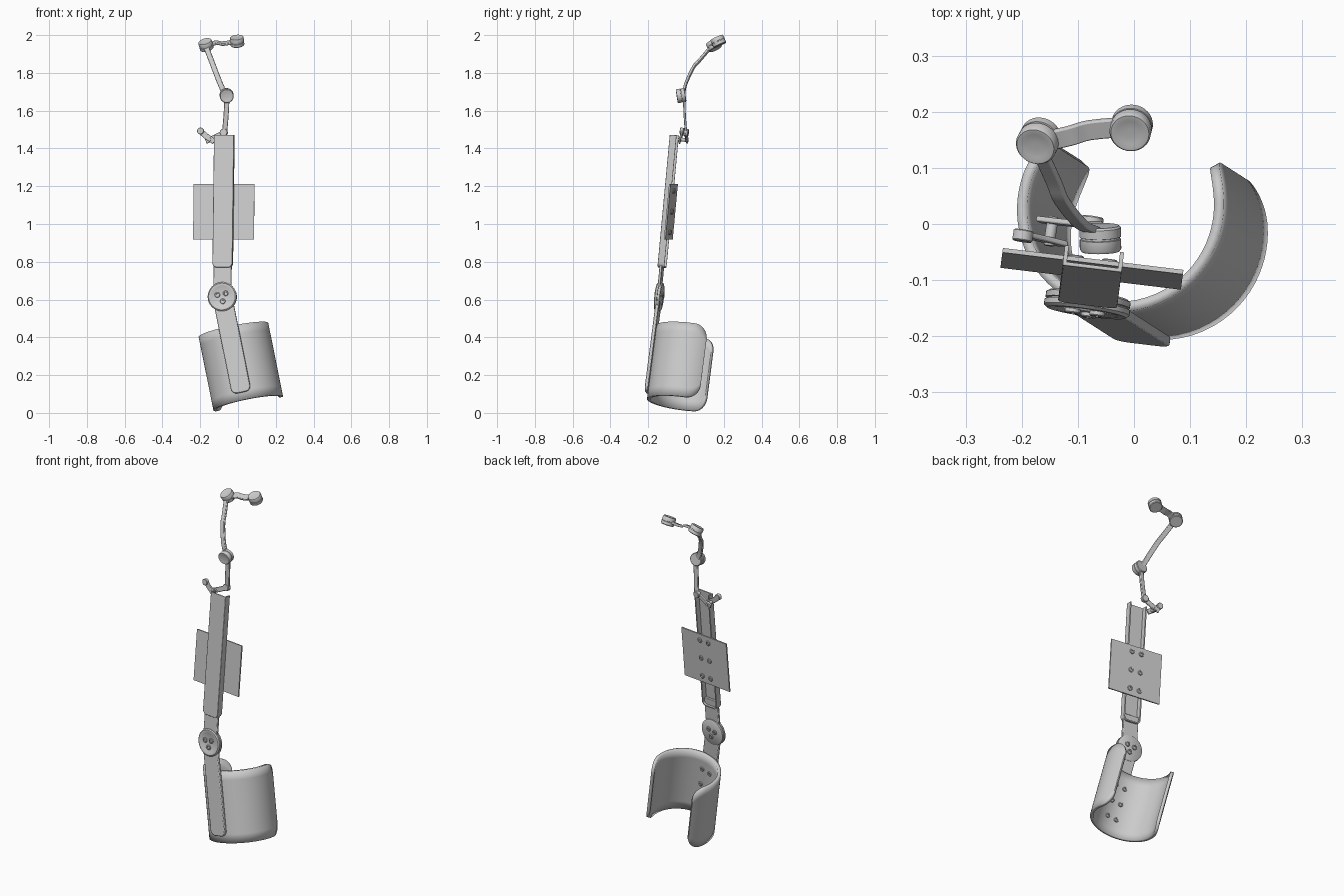
import bpy, bmesh, math
from mathutils import Vector, Matrix

cube = bpy.data.objects.get("Cube")
if cube:
    bpy.data.objects.remove(cube)

grey = bpy.data.materials.new("plain_grey")
grey.use_nodes = True
grey.diffuse_color = (0.6, 0.6, 0.6, 1)
grey.node_tree.nodes["Principled BSDF"].inputs["Base Color"].default_value = grey.diffuse_color


def finish(name, bm, bevel=0, recalc=True):
    if recalc:
        bmesh.ops.recalc_face_normals(bm, faces=bm.faces)
    mesh = bpy.data.meshes.new(name)
    bm.to_mesh(mesh)
    bm.free()
    mesh.materials.append(grey)
    ob = bpy.data.objects.new(name, mesh)
    bpy.context.collection.objects.link(ob)
    if bevel:
        mod = ob.modifiers.new("Bevel", 'BEVEL')
        mod.width, mod.segments, mod.limit_method = bevel, 2, 'ANGLE'
    bpy.ops.object.select_all(action='DESELECT')
    bpy.context.view_layer.objects.active = ob
    ob.select_set(True)
    bpy.ops.object.shade_smooth_by_angle(angle=math.radians(35))
    return ob


def frame(origin, up, back):
    """Local axes: z along the limb, y towards the back."""
    z = Vector(up).normalized()
    y = Vector(back)
    y = (y - y.dot(z) * z).normalized()
    m = Matrix((y.cross(z), y, z)).transposed().to_4x4()
    m.translation = origin
    return m


def prism(name, pts, y0, y1, m, bevel=0):
    bm = bmesh.new()
    f = bm.faces.new([bm.verts.new(m @ Vector((x, y0, z))) for x, z in pts])
    ext = bmesh.ops.extrude_face_region(bm, geom=[f])
    verts = [v for v in ext["geom"] if isinstance(v, bmesh.types.BMVert)]
    bmesh.ops.translate(bm, verts=verts, vec=m.to_3x3() @ Vector((0, y1 - y0, 0)))
    return finish(name, bm, bevel)


def strap(w, z0, z1, r, n=6):
    """Outline with square top and rounded bottom corners, from top left to top right."""
    pts = [(-w, z1)]
    for side, start in ((-1, 180), (1, 270)):
        for i in range(n + 1):
            a = math.radians(start + 90 * i / n)
            pts.append((side * (w - r) + r * math.cos(a), z0 + r + r * math.sin(a)))
    return pts + [(w, z1)]


def lathe(name, centre, axis, profile, n=40):
    """Turn (radius, height) points about an axis."""
    rot = Vector((0, 0, 1)).rotation_difference(Vector(axis)).to_matrix()
    bm = bmesh.new()
    rings = []
    for r, h in profile:
        rings.append([bm.verts.new(Vector(centre) + rot @ Vector(
            (r * math.cos(math.tau * i / n), r * math.sin(math.tau * i / n), h))) for i in range(n)])
    for a, b in zip(rings, rings[1:]):
        for i in range(n):
            bm.faces.new((a[i], a[(i + 1) % n], b[(i + 1) % n], b[i]))
    bm.faces.new(rings[0])
    bm.faces.new(rings[-1])
    return finish(name, bm)


def screw(name, m, x, y, z, r, side):
    """Round head with a socket; side is -1 for front, 1 for back."""
    axis = m.to_3x3() @ Vector((0, side, 0))
    lathe(name, m @ Vector((x, y, z)), axis,
          [(r, -.004), (r, .004), (r * .85, .006), (r * .5, .006), (r * .45, .001)], 16)


def smooth_path(points, n=5):
    p = [Vector(q) for q in points]
    p = [2 * p[0] - p[1]] + p + [2 * p[-1] - p[-2]]
    out = []
    for a, b, c, d in zip(p, p[1:], p[2:], p[3:]):
        for i in range(n):
            t = i / n
            out.append((2 * b + (c - a) * t + (2 * a - 5 * b + 4 * c - d) * t * t
                        + (3 * b - a - 3 * c + d) * t ** 3) / 2)
    return out + [p[-2]]


def link(name, points, w, t, face, bevel=.003):
    """Flat strip swept along a path, its broad side turned to face."""
    path = smooth_path(points)
    bm = bmesh.new()
    rings = []
    for i, q in enumerate(path):
        tan = (path[min(i + 1, len(path) - 1)] - path[max(i - 1, 0)]).normalized()
        side = tan.cross(Vector(face)).normalized()
        nor = side.cross(tan)
        rings.append([bm.verts.new(q + side * sx * w / 2 + nor * sy * t / 2)
                      for sx, sy in ((-1, -1), (1, -1), (1, 1), (-1, 1))])
    for a, b in zip(rings, rings[1:]):
        for i in range(4):
            bm.faces.new((a[i], a[(i + 1) % 4], b[(i + 1) % 4], b[i]))
    bm.faces.new(rings[0])
    bm.faces.new(rings[-1])
    return finish(name, bm, bevel)


# Lower limb: curved cuff with rounded free corners
lower = frame((.015, .005, .245), (-.195, .125, .97), (.12, .99, 0))
R, HALF, SPAN, CORNER = .188, .2, math.radians(125), .075
bm = bmesh.new()
cols = []
for i in range(65):
    a = SPAN * math.sin(math.pi / 2 * (i / 32 - 1))
    d = min(CORNER, R * (SPAN - abs(a)))
    h = HALF - CORNER + math.sqrt(CORNER ** 2 - (CORNER - d) ** 2)
    cols.append([bm.verts.new(lower @ Vector((R * math.sin(a), -R * math.cos(a), h * (j / 4 - 1))))
                 for j in range(9)])
for a, b in zip(cols, cols[1:]):
    for j in range(8):
        bm.faces.new((a[j], b[j], b[j + 1], a[j + 1]))
cuff = finish("cuff", bm, recalc=False)
solid = cuff.modifiers.new("Thickness", 'SOLIDIFY')
solid.thickness, solid.offset = .018, -1

# Lower strut on the front of the cuff, with its screws inside
prism("lower_strut", strap(.052, -.16, .36, .03), -.203, -.185, lower, .004)
for row in range(3):
    for sx in (-1, 1):
        screw("cuff_screw", lower, sx * .028, -.167, -.1 + row * .1, .013, 1)

# Hinge between the limbs
hinge = lower @ Vector((0, -.195, .36))
front = lower.to_3x3() @ Vector((0, -1, 0))
lathe("hinge_disc", hinge, front,
      [(.07, -.016), (.076, -.012), (.076, -.002), (.072, -.001), (.072, .001),
       (.077, .002), (.077, .011), (.071, .016), (.058, .016), (.055, .014)], 48)
for i in range(3):
    a = math.tau * i / 3 + .5
    for side, y in ((-1, -.211), (1, -.178)):
        screw("hinge_screw", lower, .026 * math.cos(a), y, .36 + .026 * math.sin(a), .014, side)

# Upper limb: sliding bar inside an open-backed channel
upper = frame(hinge, (.012, .093, .996), (.12, .99, 0))
prism("sliding_bar", strap(.048, 0, .2, .02), -.008, .006, upper, .003)
outer = strap(.053, .155, .86, .025)
inner = strap(.046, .162, .86, .018)
prism("channel_web", outer, -.018, -.011, upper, .002)
prism("channel_rim", outer + inner[::-1], -.013, .018, upper)

# Cross plate behind the channel, with rear screws
prism("cross_plate", [(-.162, .307), (.162, .307), (.162, .602), (-.162, .602)], .016, .024, upper)
for row in range(3):
    for sx in (-1, 1):
        screw("plate_screw", upper, sx * .03, .024, .345 + row * .11, .014, 1)

# Clamp at the top of the channel
forward = (-.15, -.98, .1)
link("clamp_lever", [(-.2, -.018, 1.492), (-.165, -.026, 1.462), (-.125, -.036, 1.436)], .03, .01, forward)
link("clamp_arm", [(-.17, .008, 1.438), (-.12, .002, 1.46), (-.06, -.004, 1.492)], .028, .01, forward)
pin = [(.9, -1), (1, -.8), (1, .8), (.9, 1)]
for name, centre, r, h in (("lever_knob", (-.198, -.021, 1.492), .018, .01),
                           ("clamp_pin", (-.148, -.013, 1.446), .01, .026),
                           ("arm_knob", (-.075, .001, 1.484), .02, .012)):
    lathe(name, centre, forward, [(r * a, h * b) for a, b in pin], 20)

# Upper linkage
link("lower_link", [(-.058, -.01, 1.67), (-.063, -.007, 1.58), (-.072, .001, 1.47)], .027, .012, (0, -1, 0))
link("middle_link", [(-.07, -.012, 1.69), (-.095, .0, 1.745), (-.128, .04, 1.83),
                     (-.143, .075, 1.87), (-.168, .13, 1.935)], .028, .013, (-.3, -.8, .5))
tip_path = [(-.16, .147, 1.945), (-.115, .157, 1.96), (-.08, .167, 1.955), (-.02, .173, 1.965)]
tip_axis = (-.1, -.4, .9)
link("tip_link", tip_path, .036, .013, tip_axis)

# Round joints: stacked discs with a groove and a dished cap
disc = [(.9, -1), (1, -.85), (1, -.15), (.93, -.12), (.93, .02), (1, .05),
        (1, .8), (.92, 1), (.75, 1), (.6, .93), (.2, .9)]
for name, centre, axis in (("lower_joint", (-.06, -.026, 1.68), (.02, -.98, -.15)),
                           ("middle_joint", (-.17, .148, 1.947), (-.25, -.45, .85)),
                           ("tip_joint", (-.005, .171, 1.967), tip_axis)):
    lathe(name, centre, axis, [(.037 * r, .023 * h) for r, h in disc], 36)
